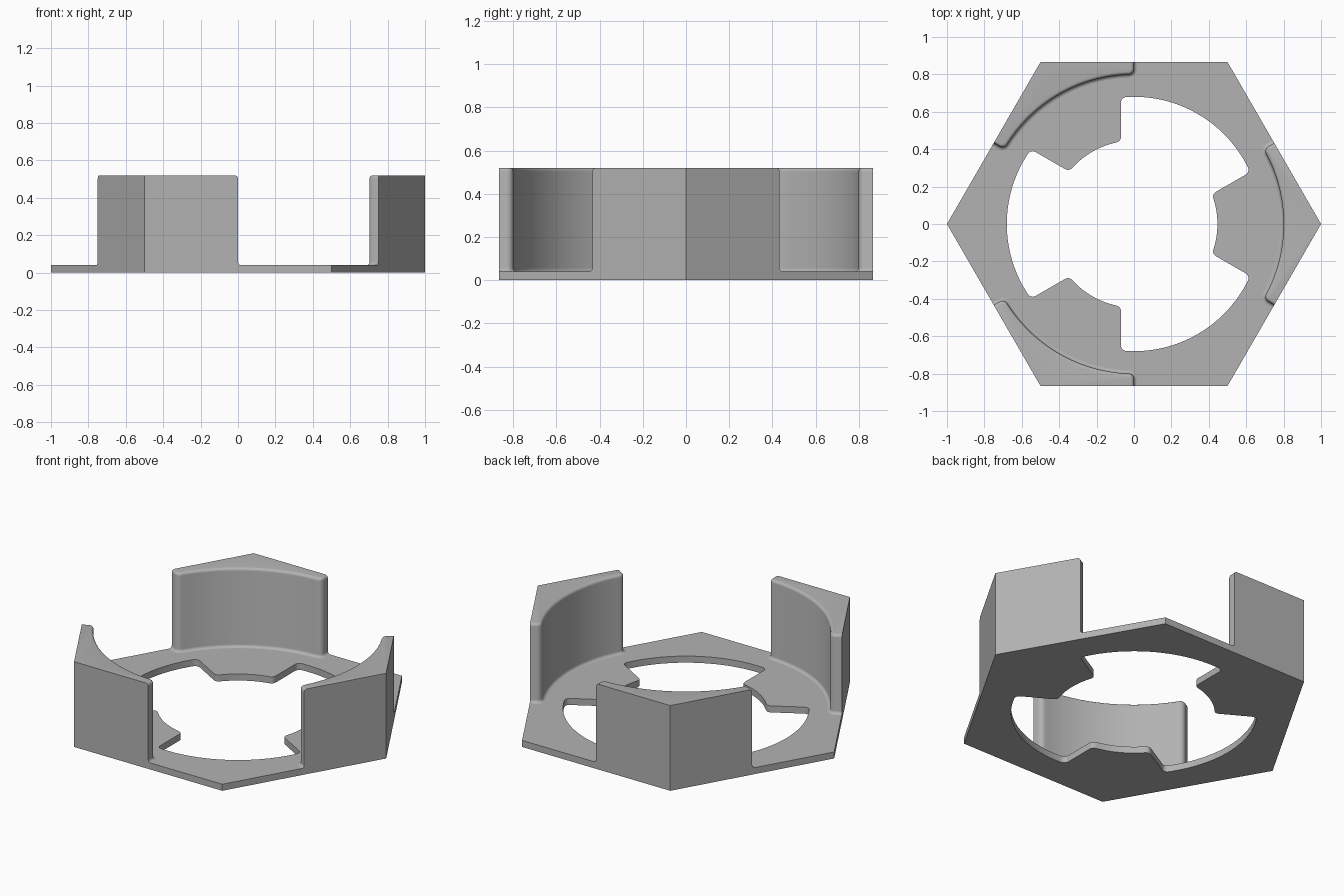
import bpy, bmesh
from math import sin, cos, pi, radians, sqrt, atan2
from mathutils import Vector, Matrix

if "Cube" in bpy.data.objects:
    bpy.data.objects.remove(bpy.data.objects["Cube"])

THICK, HEIGHT = 0.04, 0.52
APOTHEM = sqrt(3) / 2
WALL_R, HOLE_R, TAB_R = 0.80, 0.68, 0.446
TAB_INSET, ROUND, FILLET = 0.07, 0.03, 0.017

grey = bpy.data.materials.new("light grey")
grey.use_nodes = True
colour = (0.45, 0.45, 0.45, 1)
grey.diffuse_color = colour
grey.node_tree.nodes["Principled BSDF"].inputs["Base Color"].default_value = colour


def arc(cu, cv, r, a0, a1, n):
    return [(cu + r * cos(a0 + (a1 - a0) * i / n), cv + r * sin(a0 + (a1 - a0) * i / n))
            for i in range(n + 1)]


def mirrored(half):
    """Turn (u, v) points, u along 30 degrees and v clockwise, into a symmetric xy path."""
    c, s = cos(pi / 6), sin(pi / 6)
    pts = [Vector((u * c + v * s, u * s - v * c)) for u, v in half]
    path = pts + [Vector((p.x, -p.y)) for p in reversed(pts)]
    return [p for i, p in enumerate(path) if i == 0 or (p - path[i - 1]).length > 1e-5]


def finish(bm, name):
    bmesh.ops.recalc_face_normals(bm, faces=bm.faces)
    mesh = bpy.data.meshes.new(name)
    bm.to_mesh(mesh)
    bm.free()
    mesh.materials.append(grey)
    mesh.shade_smooth()
    mesh.set_sharp_from_angle(angle=radians(30))
    obj = bpy.data.objects.new(name, mesh)
    bpy.context.collection.objects.link(obj)
    return obj


# Hexagonal base plate with a round opening and three tabs
def opening_path():
    v1 = TAB_INSET - ROUND
    u1 = sqrt((HOLE_R - ROUND) ** 2 - v1 ** 2)
    v2 = TAB_INSET + ROUND
    u2 = sqrt((TAB_R + ROUND) ** 2 - v2 ** 2)
    a1, a2 = atan2(v1, u1), atan2(v2, u2)
    half = arc(0, 0, HOLE_R, -pi / 6, a1, 16)
    half += arc(u1, v1, ROUND, a1, pi / 2, 6)
    half += arc(u2, v2, ROUND, 1.5 * pi, a2 + pi, 6)
    half += arc(0, 0, TAB_R, a2, pi / 6, 6)
    return mirrored(half)


def add_loop(bm, pts):
    verts = [bm.verts.new((p[0], p[1], 0)) for p in pts]
    return [bm.edges.new((v, verts[i - 1])) for i, v in enumerate(verts)]


bm = bmesh.new()
hexagon = [(cos(k * pi / 3), sin(k * pi / 3)) for k in range(6)]
opening = []
for k in range(3):
    turn = Matrix.Rotation(-k * 2 * pi / 3, 2)
    opening += [turn @ p for p in opening_path()[:-1]]
edges = add_loop(bm, hexagon) + add_loop(bm, opening)
bmesh.ops.triangle_fill(bm, edges=edges, use_beauty=True, use_dissolve=False)
top = bmesh.ops.extrude_face_region(bm, geom=bm.faces[:])
moved = [g for g in top["geom"] if isinstance(g, bmesh.types.BMVert)]
bmesh.ops.translate(bm, verts=moved, vec=(0, 0, THICK))
finish(bm, "base_plate")


# Corner posts: curved inner wall with a fillet at the foot and a rounded top edge
def post_outline(offset):
    u = sqrt((WALL_R + ROUND) ** 2 - ROUND ** 2)
    a = atan2(ROUND, u)
    half = [(APOTHEM, -offset)]
    half += arc(u, ROUND, ROUND + offset, 1.5 * pi, a + pi, 6)
    half += arc(0, 0, WALL_R - offset, a, pi / 6, 16)
    return mirrored(half) + [Vector((1, 0))]


STEPS = 4
quarter = [i * pi / 2 / STEPS for i in range(STEPS + 1)]
levels = [(THICK + FILLET * (1 - cos(a)), FILLET * (1 - sin(a))) for a in quarter]
levels += [(HEIGHT - FILLET * (1 - sin(a)), FILLET * (cos(a) - 1)) for a in quarter]

for k, name in enumerate(("left_post", "back_right_post", "front_right_post")):
    bm = bmesh.new()
    rings = [[bm.verts.new((p.x, p.y, z)) for p in post_outline(d)] for z, d in levels]
    for low, high in zip(rings, rings[1:]):
        for i in range(len(low)):
            bm.faces.new((low[i - 1], low[i], high[i], high[i - 1]))
    bm.faces.new(rings[0])
    bm.faces.new(rings[-1])
    finish(bm, name).rotation_euler.z = k * 2 * pi / 3
